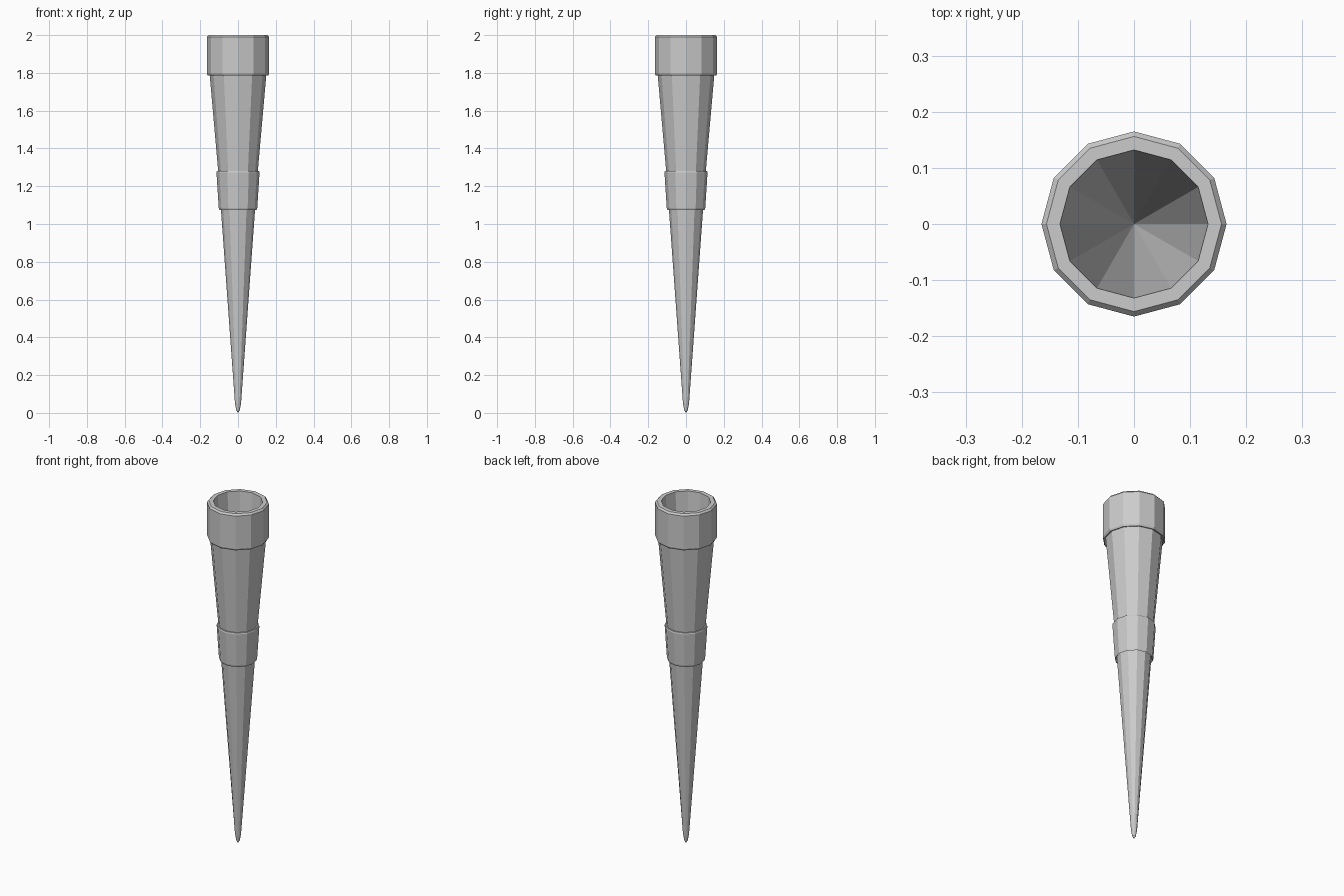
import bpy, bmesh
from math import cos, sin, pi

if "Cube" in bpy.data.objects:
    bpy.data.objects.remove(bpy.data.objects["Cube"])

SIDES = 12


def lathe(name, profile):
    """Revolve (radius, z) points into a flat-shaded 12-sided solid; radius 0 makes a pole."""
    bm = bmesh.new()
    rings = []
    for r, z in profile:
        if r == 0:
            rings.append([bm.verts.new((0, 0, z))] * SIDES)
        else:
            rings.append([bm.verts.new((r * cos(2 * pi * i / SIDES),
                                        r * sin(2 * pi * i / SIDES), z))
                          for i in range(SIDES)])
    for low, high in zip(rings, rings[1:]):
        for i in range(SIDES):
            j = (i + 1) % SIDES
            corners = list(dict.fromkeys((low[i], low[j], high[j], high[i])))
            bm.faces.new(corners)
    bmesh.ops.recalc_face_normals(bm, faces=bm.faces[:])
    mesh = bpy.data.meshes.new(name)
    bm.to_mesh(mesh)
    bm.free()
    obj = bpy.data.objects.new(name, mesh)
    bpy.context.collection.objects.link(obj)
    return obj


# Hollow spike: rounded tip, tapered shaft, middle band, top collar, inner cone
lathe("hollow_spike", [
    (0, 0), (0.009, 0.012), (0.016, 0.05),        # tip
    (0.091, 1.085),                               # lower shaft
    (0.099, 1.075), (0.102, 1.085),               # band lower lip
    (0.114, 1.272), (0.112, 1.28), (0.105, 1.28),  # band upper lip
    (0.150, 1.79),                                # upper shaft
    (0.160, 1.787), (0.165, 1.797),               # collar lower lip
    (0.165, 1.99), (0.156, 2.0), (0.132, 2.0),    # collar rim
    (0, 0.3),                                     # inner cone
])
